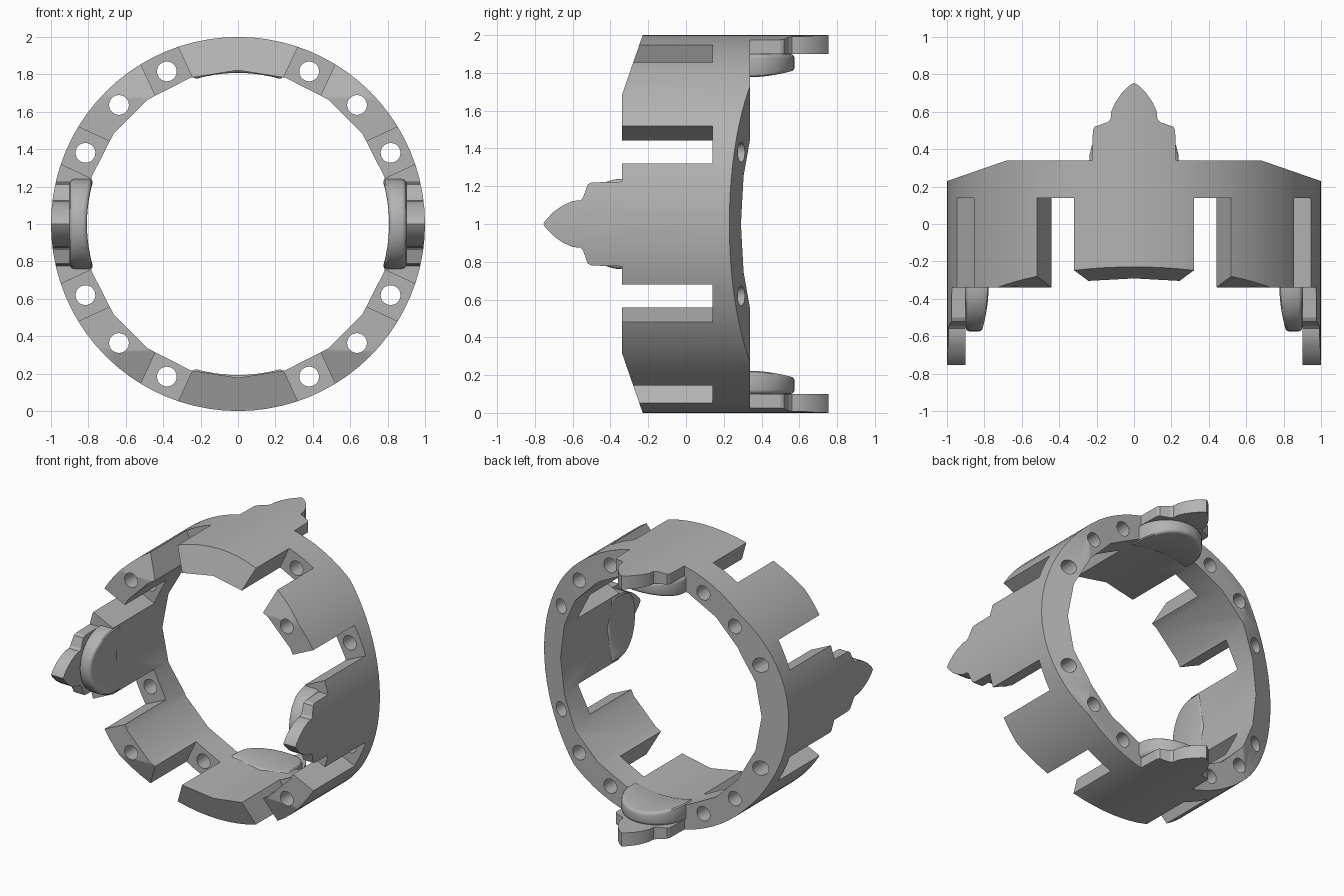
import bpy, bmesh
from math import sin, cos, radians, tau
from mathutils import Vector

if "Cube" in bpy.data.objects:
    bpy.data.objects.remove(bpy.data.objects["Cube"], do_unlink=True)

grey = bpy.data.materials.new("plain grey")
grey.use_nodes = True
GREY = (0.45, 0.45, 0.45, 1)
grey.diffuse_color = GREY
grey.node_tree.nodes["Principled BSDF"].inputs["Base Color"].default_value = GREY

CENTRE = Vector((0, 0, 1))


def prism(name, pts, lo, hi, place):
    """Extrude a 2D outline from lo to hi; place maps (u, v, w) to the model's axes."""
    bm = bmesh.new()
    rings = [[bm.verts.new(Vector(place(u, v, w)) + CENTRE) for u, v in pts] for w in (lo, hi)]
    bm.faces.new(rings[0])
    bm.faces.new(rings[1])
    n = len(pts)
    for i in range(n):
        j = (i + 1) % n
        bm.faces.new((rings[0][i], rings[0][j], rings[1][j], rings[1][i]))
    bmesh.ops.recalc_face_normals(bm, faces=bm.faces)
    me = bpy.data.meshes.new(name)
    bm.to_mesh(me)
    bm.free()
    me.materials.append(grey)
    ob = bpy.data.objects.new(name, me)
    bpy.context.collection.objects.link(ob)
    return ob


def bake(ob):
    dg = bpy.context.evaluated_depsgraph_get()
    me = bpy.data.meshes.new_from_object(ob.evaluated_get(dg))
    ob.modifiers.clear()
    ob.data = me


def cut(ob, cutter, operation="DIFFERENCE"):
    mod = ob.modifiers.new("cut", "BOOLEAN")
    mod.operation, mod.object, mod.solver = operation, cutter, "EXACT"
    bake(ob)
    bpy.data.objects.remove(cutter, do_unlink=True)


def smooth(ob, angle):
    bpy.ops.object.select_all(action="DESELECT")
    ob.select_set(True)
    bpy.context.view_layer.objects.active = ob
    bpy.ops.object.shade_smooth_by_angle(angle=radians(angle))


def circle(r, n, cu=0, cv=0):
    return [(cu + r * sin(tau * i / n), cv + r * cos(tau * i / n)) for i in range(n)]


def along_y(u, v, w):
    return (u, w, v)


# Ring body: round outside, coarser inside
body = prism("ring_body", circle(1, 80), -0.4, 0.4, along_y)
cut(body, prism("bore", circle(0.822, 20), -1, 1, along_y))

# Back ends slope off towards the sides, front ends towards top and bottom
envelope = [(-0.68, 0.34), (0.68, 0.34), (1.2, 0.16), (1.2, -0.34), (-1.2, -0.34), (-1.2, 0.16)]
cut(body, prism("back_envelope", envelope, -1.5, 1.5, lambda u, v, w: (u, v, w)), "INTERSECT")
cut(body, prism("front_envelope", envelope, -1.5, 1.5, lambda u, v, w: (w, -v, u)), "INTERSECT")

# Open slots at the front, and bolt holes through slots and blocks
slot = [(-0.11, 0.6), (0.11, 0.6), (0.11, 1.3), (-0.11, 1.3)]
for quarter in range(4):
    for step in (25, 45, 65):
        a = radians(90 * quarter + step)
        turn = lambda u, v, w: (u * cos(a) + v * sin(a), w, v * cos(a) - u * sin(a))
        if step != 45:
            cut(body, prism("slot", slot, -0.6, 0.14, turn))
        cut(body, prism("hole", circle(0.053, 24, 0, 0.9), -0.7, 0.7, turn))
smooth(body, 25)

# Pointed tabs: outward at the back for top and bottom, at the front for the sides
half = [(0.225, 0.3), (0.22, 0.5), (0.21, 0.52), (0.14, 0.545), (0.125, 0.56), (0.122, 0.6),
        (0.1, 0.65), (0.065, 0.7), (0.025, 0.74)]
tab_outline = half + [(0, 0.755)] + [(-u, v) for u, v in reversed(half)]

# Rounded tongue behind each tab
R = 0.24
tongue_outline = [(R, 0.25)] + [(R * cos(radians(t)), 0.335 + R * sin(radians(t)))
                                for t in range(0, 181, 10)] + [(-R, 0.25)]

places = {
    "top": lambda u, v, w: (u, v, w),
    "bottom": lambda u, v, w: (u, v, -w),
    "left": lambda u, v, w: (w, -v, u),
    "right": lambda u, v, w: (-w, -v, u),
}
for side, place in places.items():
    tab = prism(side + "_tab", tab_outline, 0.9, 1.1, place)
    cut(tab, prism("outer_round", circle(1, 80), -1.5, 1.5, along_y), "INTERSECT")
    smooth(tab, 25)

    tongue = prism(side + "_tongue", tongue_outline, 0.6, 0.9, place)
    cut(tongue, prism("inner_round", circle(0.808, 80), -1.5, 1.5, along_y))
    bevel = tongue.modifiers.new("soft edge", "BEVEL")
    bevel.width, bevel.segments = 0.025, 3
    bevel.limit_method, bevel.angle_limit = "ANGLE", radians(40)
    bake(tongue)
    smooth(tongue, 35)
